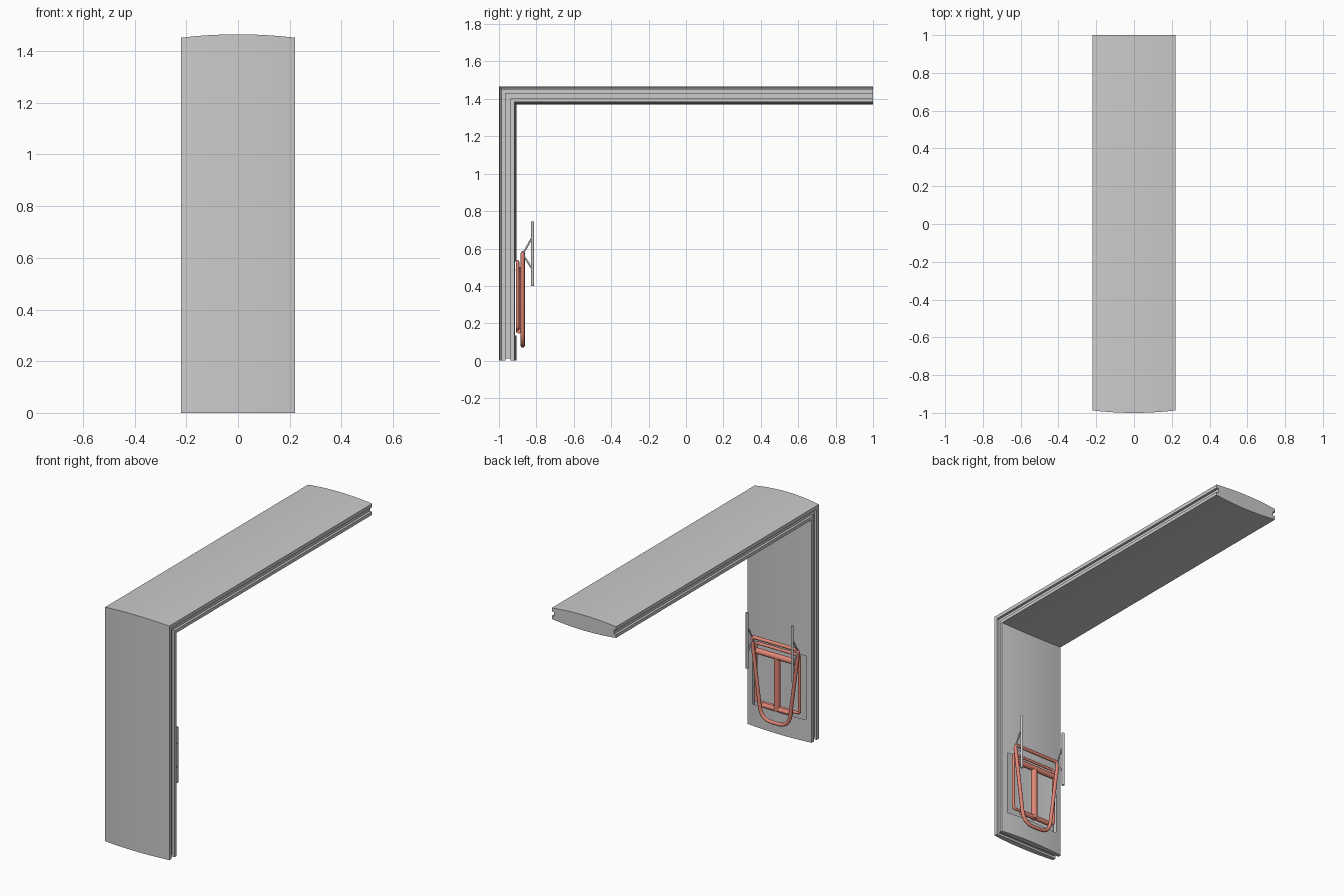
import bpy, bmesh, math
from mathutils import Vector

if "Cube" in bpy.data.objects:
    bpy.data.objects.remove(bpy.data.objects["Cube"])

HALF_W, TOP = 0.22, 1.465
THICK, BULGE = 0.095, 0.013
GROOVE_X, G0, G1 = 0.205, 0.035, 0.062   # side groove floor and its two walls
red = bpy.data.materials.new("red_paint")
red.diffuse_color = (0.75, 0.24, 0.18, 1)
red.use_nodes = True
red.node_tree.nodes["Principled BSDF"].inputs["Base Color"].default_value = red.diffuse_color


def smooth(obj, angle=35):
    bpy.ops.object.select_all(action='DESELECT')
    obj.select_set(True)
    bpy.context.view_layer.objects.active = obj
    bpy.ops.object.shade_smooth_by_angle(angle=math.radians(angle))


def tube(name, pts, r, mat=None, closed=False):
    cu = bpy.data.curves.new(name, 'CURVE')
    cu.dimensions = '3D'
    cu.bevel_depth, cu.bevel_resolution, cu.use_fill_caps = r, 3, True
    sp = cu.splines.new('POLY')
    sp.points.add(len(pts) - 1)
    for p, co in zip(sp.points, pts):
        p.co = (*co, 1)
    sp.use_cyclic_u = closed
    obj = bpy.data.objects.new(name, cu)
    bpy.context.collection.objects.link(obj)
    bpy.ops.object.select_all(action='DESELECT')
    obj.select_set(True)
    bpy.context.view_layer.objects.active = obj
    bpy.ops.object.convert(target='MESH')
    obj = bpy.context.object
    obj.name = name
    if mat:
        obj.data.materials.append(mat)
    smooth(obj, 40)
    return obj


def rounded(corners, radii, n=6):
    """Closed path with each corner replaced by a smooth bend."""
    out = []
    for i, c in enumerate(corners):
        c = Vector(c)
        a = (Vector(corners[i - 1]) - c).normalized() * radii[i] + c
        b = (Vector(corners[(i + 1) % len(corners)]) - c).normalized() * radii[i] + c
        for k in range(n + 1):
            t = k / n
            out.append(a * (1 - t) ** 2 + c * 2 * t * (1 - t) + b * t * t)
    return out


# --- wall and roof: one hollow bulged profile swept round a mitred corner ---
N = 16
xs = [HALF_W * (2 * i / N - 1) for i in range(N + 1)]
outer = [(x, BULGE * (x / HALF_W) ** 2) for x in xs]
inner = [(-x, THICK - BULGE * (x / HALF_W) ** 2) for x in xs]
right = [(HALF_W, G0), (GROOVE_X, G0), (GROOVE_X, G1), (HALF_W, G1)]
left = [(-x, v) for x, v in reversed(right)]
profile = outer + right + inner + left
n = len(profile)

bm = bmesh.new()
rows = [[], [], []]
for x, v in profile:
    foot = 0.013 if abs(x) == GROOVE_X else 0.0      # groove runs under the foot too
    rows[0].append(bm.verts.new((x, -1 + v, foot)))
    rows[1].append(bm.verts.new((x, -1 + v, TOP - v)))
    rows[2].append(bm.verts.new((x, 1, TOP - v)))
for a, b in zip(rows, rows[1:]):
    for i in range(n):
        j = (i + 1) % n
        bm.faces.new((a[i], a[j], b[j], b[i]))
bm.faces.new(rows[2])
# foot: outer strip, inner strip and the groove between them
f = rows[0]
o, r_, i_ = len(outer), len(outer) + 4, len(outer) * 2 + 4
bm.faces.new(f[:o + 1] + [f[n - 1]])
bm.faces.new(f[r_ - 1:i_ + 1])
bm.faces.new((f[o], f[o + 1], f[n - 2], f[n - 1]))
bm.faces.new((f[o + 2], f[o + 3], f[i_], f[i_ + 1]))
bm.faces.new((f[o + 1], f[o + 2], f[i_ + 1], f[i_ + 2]))
bmesh.ops.recalc_face_normals(bm, faces=bm.faces[:])


# opening in the inner wall skin behind the seat
def skin():
    return [q for q in bm.faces if q.normal.y > 0.9
            and q.calc_center_median().y < -0.9 and abs(q.normal.z) < 0.1]


for co, no in (((0, 0, 0.135), (0, 0, 1)), ((0, 0, 0.53), (0, 0, 1)),
               ((0.182, 0, 0), (1, 0, 0)), ((-0.182, 0, 0), (1, 0, 0))):
    fs = skin()
    geom = fs + list({e for q in fs for e in q.edges}) + list({v for q in fs for v in q.verts})
    bmesh.ops.bisect_plane(bm, geom=geom, plane_co=co, plane_no=no)
    bm.normal_update()
hole = []
for q in skin():
    c = q.calc_center_median()
    if abs(c.x) < 0.182 and 0.135 < c.z < 0.53:
        hole.append(q)
bmesh.ops.delete(bm, geom=hole, context='FACES')
me = bpy.data.meshes.new("wall_and_roof_panel")
bm.to_mesh(me)
bm.free()
panel = bpy.data.objects.new("wall_and_roof_panel", me)
bpy.context.collection.objects.link(panel)
smooth(panel, 30)

# --- folding seat: rear frame, thick T support, tapered front loop ---
YR, YF = -0.900, -0.873
tube("seat_rear_frame", rounded([(-0.15, YR, 0.17), (0.15, YR, 0.17),
     (0.15, YR, 0.53), (-0.15, YR, 0.53)], [0.02] * 4), 0.009, red, True)
tube("seat_front_loop", rounded([(-0.095, YF, 0.08), (0.095, YF, 0.08),
     (0.16, YF, 0.575), (-0.16, YF, 0.575)], [0.075, 0.075, 0.025, 0.025]), 0.011, red, True)
YT = -0.893
tube("seat_top_bar", [(-0.14, YT, 0.485), (0.14, YT, 0.485)], 0.018, red)
tube("seat_bottom_bar", [(-0.10, YT, 0.16), (0.10, YT, 0.16)], 0.015, red)
tube("seat_post", [(0, YT, 0.15), (0, YT, 0.485)], 0.018, red)

# --- slim uprights on struts, one each side ---
for s, side in ((1, "right"), (-1, "left")):
    x = s * 0.155
    tube(f"upright_{side}", [(x, -0.82, 0.40), (x, -0.82, 0.745)], 0.008)
    tube(f"upper_strut_{side}", [(x, -0.87, 0.575), (x, -0.822, 0.66)], 0.005)
    tube(f"lower_strut_{side}", [(x, -0.87, 0.565), (x, -0.822, 0.49)], 0.005)
